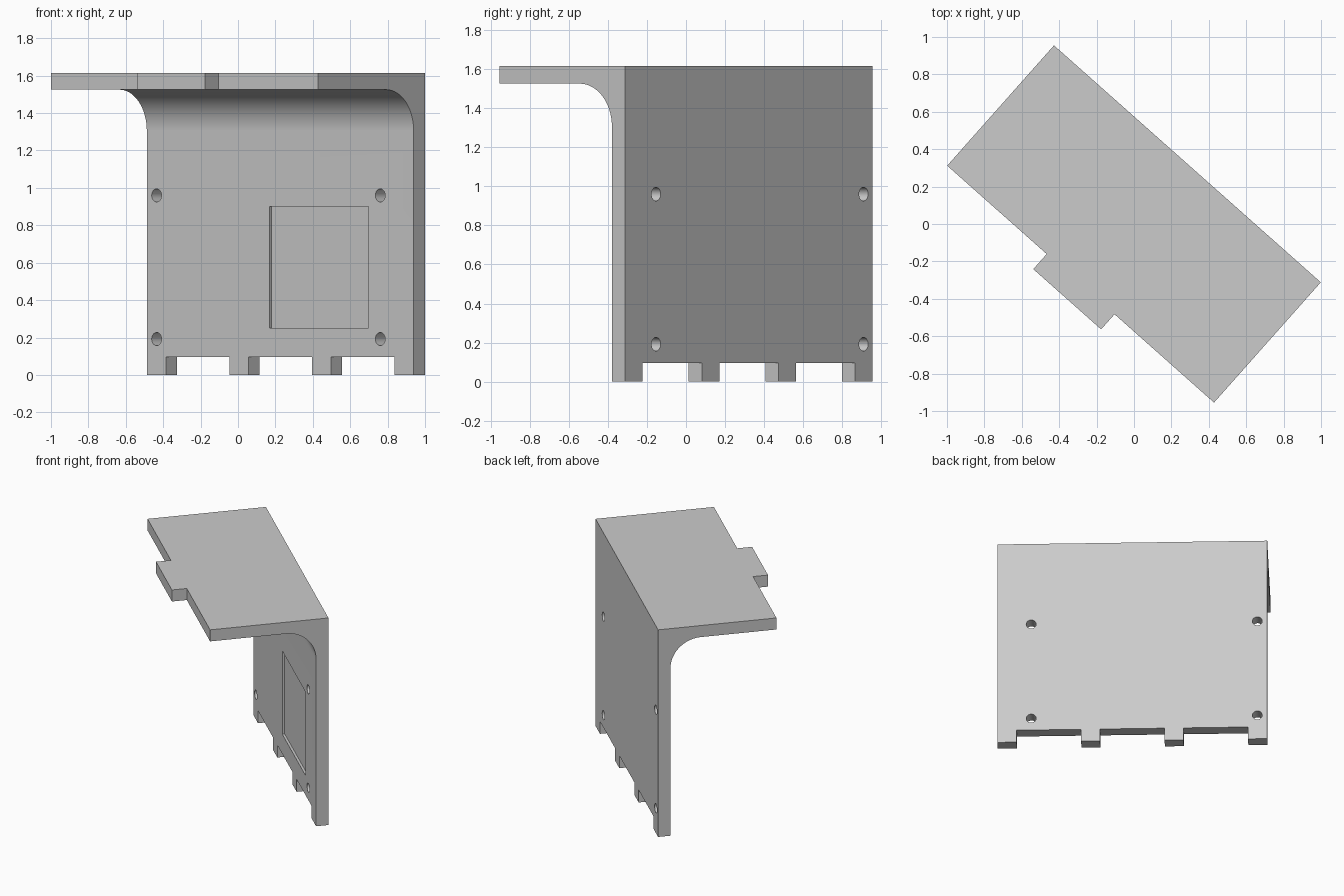
import bpy, bmesh
from math import pi, sin, cos, radians
from mathutils import Matrix, Vector

cube = bpy.data.objects.get("Cube")
if cube:
    bpy.data.objects.remove(cube, do_unlink=True)

L, D, H, T = 1.908, 0.86, 1.615, 0.09   # length, depth, height, plate thickness
TAB, FILLET = 0.108, 0.22
BACK, FRONT = D / 2, -D / 2
WALL = BACK - T

grey = bpy.data.materials.new("plain grey")
grey.use_nodes = True
colour = (0.6, 0.6, 0.6, 1)
grey.diffuse_color = colour
grey.node_tree.nodes["Principled BSDF"].inputs["Base Color"].default_value = colour


def make_object(name, bm):
    bmesh.ops.recalc_face_normals(bm, faces=bm.faces)
    mesh = bpy.data.meshes.new(name)
    bm.to_mesh(mesh)
    bm.free()
    mesh.materials.append(grey)
    ob = bpy.data.objects.new(name, mesh)
    bpy.context.collection.objects.link(ob)
    return ob


def add_box(bm, lo, hi):
    lo, hi = Vector(lo), Vector(hi)
    bmesh.ops.create_cube(bm, size=1, matrix=Matrix.Translation((lo + hi) / 2)
                          @ Matrix.Diagonal((*(hi - lo), 1)))


# Bracket: L-shaped section with an inside fillet, extruded along its length
cy, cz, steps = WALL - FILLET, H - T - FILLET, 24
arc = [(cy + FILLET * cos(a), cz + FILLET * sin(a))
       for a in (pi / 2 * i / steps for i in range(steps + 1))]
tip = FRONT - TAB
section = [(tip, H), (BACK, H), (BACK, 0), (WALL, 0), *arc, (tip, H - T)]
bm = bmesh.new()
face = bm.faces.new([bm.verts.new((-L / 2, y, z)) for y, z in section])
ext = bmesh.ops.extrude_face_region(bm, geom=[face])["geom"]
bmesh.ops.translate(bm, vec=(L, 0, 0),
                    verts=[v for v in ext if isinstance(v, bmesh.types.BMVert)])
bracket = make_object("angle_bracket", bm)

# Cutters
bm = bmesh.new()
# Front edge on both sides of the centre tab
for side in (-1, 1):
    xs = sorted((side * 0.2425, side * 1.2))
    add_box(bm, (xs[0], tip - 0.1, H - 0.3), (xs[1], FRONT, H + 0.1))
# Gaps between the four feet
for x in (-0.59, 0, 0.59):
    add_box(bm, (x - 0.228, WALL - 0.1, -0.1), (x + 0.228, BACK + 0.1, 0.097))
# Shallow rectangular recess in the wall
add_box(bm, (-0.077, WALL - 0.1, 0.25), (0.632, WALL + 0.018, 0.9))
# Screw holes
for x in (-0.884, 0.715):
    for z in (0.192, 0.96):
        bmesh.ops.create_cone(bm, cap_ends=True, segments=32, radius1=0.035,
                              radius2=0.035, depth=0.4,
                              matrix=Matrix.Translation((x, BACK - T / 2, z))
                              @ Matrix.Rotation(pi / 2, 4, "X"))
cutter = make_object("cutter", bm)
cutter.hide_render = True

bpy.ops.object.select_all(action="DESELECT")
bpy.context.view_layer.objects.active = bracket
bracket.select_set(True)
mod = bracket.modifiers.new("cuts", "BOOLEAN")
mod.operation, mod.solver, mod.object = "DIFFERENCE", "EXACT", cutter
bpy.ops.object.modifier_apply(modifier=mod.name)
bpy.data.objects.remove(cutter, do_unlink=True)

bpy.ops.object.shade_smooth_by_angle(angle=radians(30))
bracket.rotation_euler.z = radians(-41.6)
